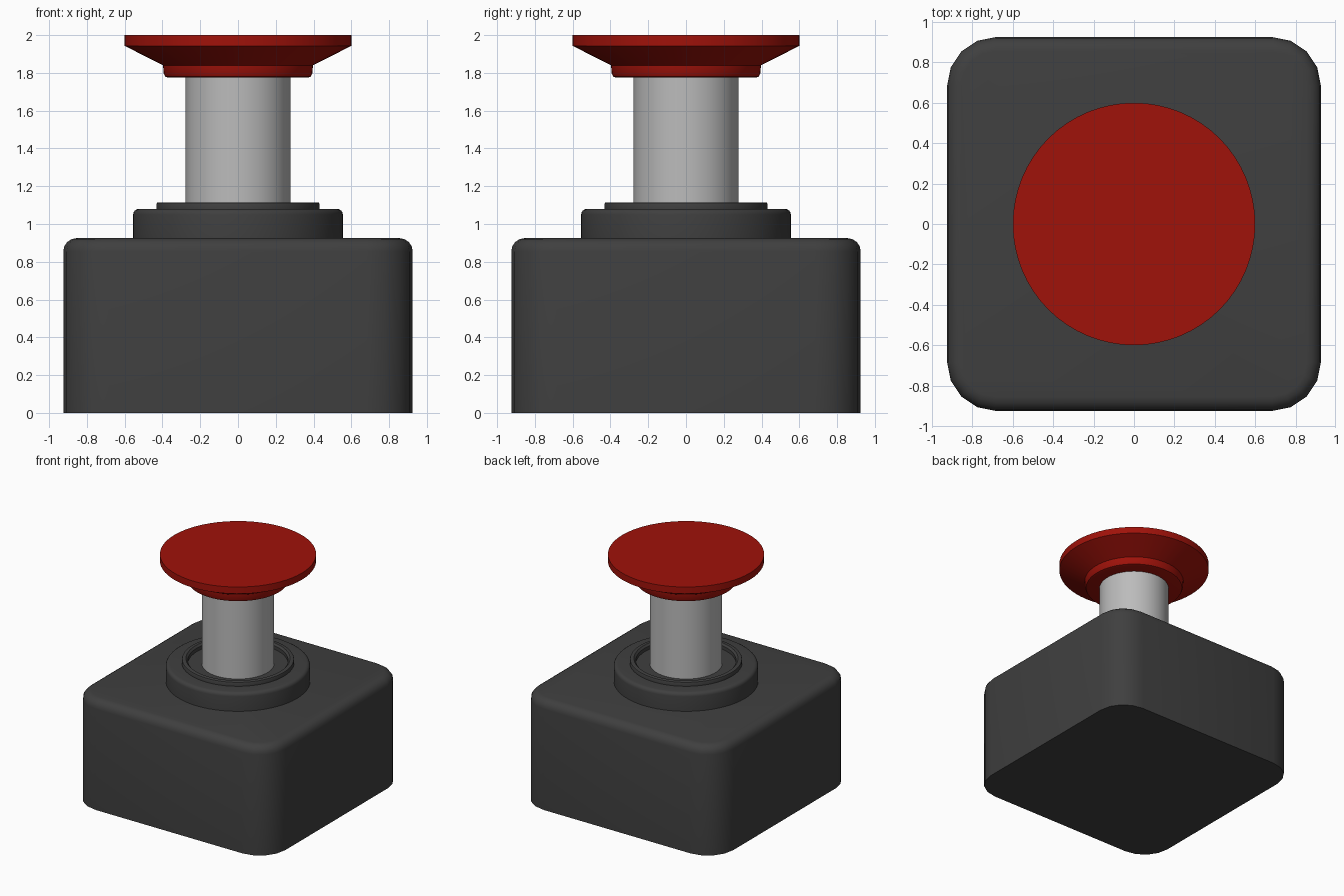
import bpy, bmesh
from math import sin, cos, pi, radians

if "Cube" in bpy.data.objects:
    bpy.data.objects.remove(bpy.data.objects["Cube"])


def material(name, rgb):
    m = bpy.data.materials.new(name)
    m.diffuse_color = (*rgb, 1)
    m.use_nodes = True
    m.node_tree.nodes["Principled BSDF"].inputs["Base Color"].default_value = m.diffuse_color
    return m


def loft(name, rings, mat):
    """Skin a stack of closed point rings, capping both ends."""
    bm = bmesh.new()
    loops = [[bm.verts.new(p) for p in r] for r in rings]
    n = len(loops[0])
    for a, b in zip(loops, loops[1:]):
        for i in range(n):
            j = (i + 1) % n
            bm.faces.new((a[i], a[j], b[j], b[i]))
    bm.faces.new(loops[0][::-1])
    bm.faces.new(loops[-1])
    bmesh.ops.recalc_face_normals(bm, faces=bm.faces)
    me = bpy.data.meshes.new(name)
    bm.to_mesh(me)
    bm.free()
    ob = bpy.data.objects.new(name, me)
    bpy.context.collection.objects.link(ob)
    me.materials.append(mat)
    bpy.ops.object.select_all(action='DESELECT')
    ob.select_set(True)
    bpy.context.view_layer.objects.active = ob
    bpy.ops.object.shade_smooth_by_angle(angle=radians(30))
    return ob


def lathe(name, profile, mat, n=64):
    return loft(name, [[(r * cos(2 * pi * i / n), r * sin(2 * pi * i / n), z)
                        for i in range(n)] for r, z in profile], mat)


def rounded_square(half, radius, z, steps=4):
    c = half - radius
    pts = []
    for q, (sx, sy) in enumerate(((1, 1), (-1, 1), (-1, -1), (1, -1))):
        for k in range(steps + 1):
            a = pi / 2 * (q + k / steps)
            pts.append((sx * c + radius * cos(a), sy * c + radius * sin(a), z))
    return pts


def fillet(r, z, f, steps=4):
    """Rounded outer top edge of a lathe profile."""
    return [(r - f + f * cos(pi / 2 * k / steps), z - f + f * sin(pi / 2 * k / steps))
            for k in range(steps + 1)]


dark = material("dark_plastic", (0.05, 0.05, 0.05))
steel = material("steel", (0.5, 0.5, 0.5))
red = material("red_plastic", (0.35, 0.006, 0.003))

# Housing with rounded corners and a rounded top edge
H, R, F = 0.925, 0.24, 0.07
rings = [rounded_square(H, R, 0)]
for k in range(5):
    a = pi / 2 * k / 4
    d = F * (1 - cos(a))
    rings.append(rounded_square(H - d, R - d, H - F + F * sin(a)))
loft("housing", rings, dark)

# Collar with raised lip and shallow recess around the stem
lathe("collar", [(0.555, 0.92)] + fillet(0.555, 1.08, 0.03)
      + [(0.432, 1.08)] + fillet(0.432, 1.115, 0.01, 2)
      + [(0.40, 1.115), (0.385, 1.10), (0.385, 1.07)], dark)

# Plunger stem
lathe("stem", [(0.278, 1.06), (0.278, 1.79)], steel)

# Flared push cap
lathe("push_cap", [(0.37, 1.775), (0.385, 1.78), (0.393, 1.795), (0.397, 1.84),
                   (0.60, 1.943), (0.60, 2.0)], red)
